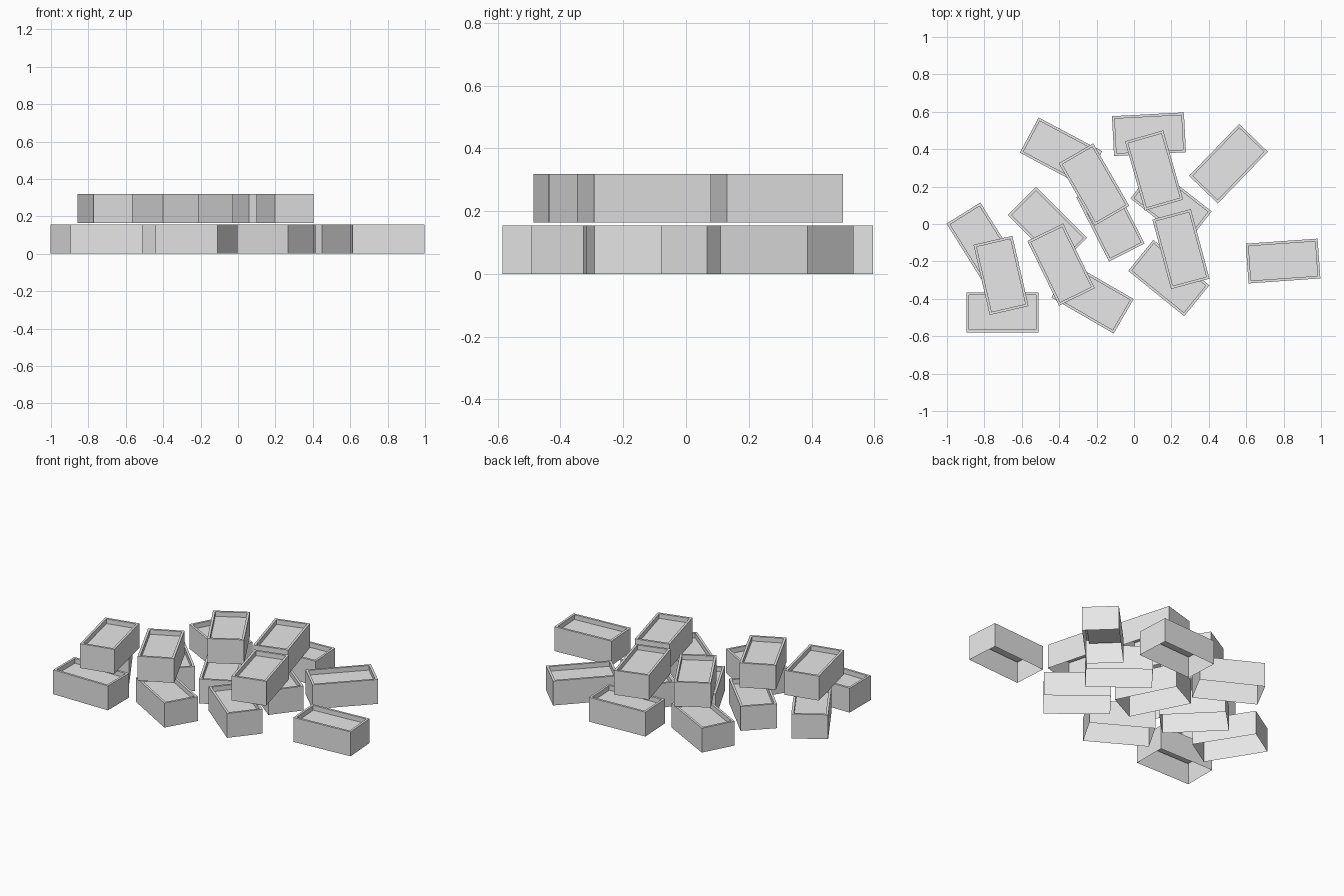
import bpy
import bmesh
from math import radians

cube = bpy.data.objects.get("Cube")
if cube:
    bpy.data.objects.remove(cube, do_unlink=True)

LENGTH, WIDTH, HEIGHT = 0.385, 0.213, 0.155
RIM, RECESS = 0.02, 0.03
UPPER_Z = 0.164

# One plain grey for every brick
grey = bpy.data.materials.new("light_grey")
grey.use_nodes = True
colour = (0.8, 0.8, 0.8, 1)
grey.diffuse_color = colour
grey.node_tree.nodes["Principled BSDF"].inputs["Base Color"].default_value = colour


def brick_mesh():
    """Hollow brick, open underneath, with a recessed panel on top."""
    bm = bmesh.new()
    bmesh.ops.create_cube(bm, size=1)
    for v in bm.verts:
        v.co = (v.co.x * LENGTH, v.co.y * WIDTH, (v.co.z + 0.5) * HEIGHT)
    bm.normal_update()
    top = next(f for f in bm.faces if f.normal.z > 0.9)
    bottom = next(f for f in bm.faces if f.normal.z < -0.9)
    bmesh.ops.delete(bm, geom=[bottom], context="FACES_ONLY")

    # Rim, then the sunken panel with upright sides
    bmesh.ops.inset_region(bm, faces=[top], thickness=RIM)
    panel = bmesh.ops.extrude_discrete_faces(bm, faces=[top])["faces"][0]
    bmesh.ops.translate(bm, verts=panel.verts, vec=(0, 0, -RECESS))

    mesh = bpy.data.meshes.new("brick")
    bm.to_mesh(mesh)
    bm.free()
    mesh.materials.append(grey)
    return mesh


# Scattered positions: x, y, turn in degrees
lower = [
    (-0.39, 0.385, -28), (0.08, 0.48, 3), (0.505, 0.322, 46),
    (-0.463, -0.013, -45), (-0.81, -0.105, -58), (-0.703, -0.473, 0),
    (-0.222, -0.397, -30), (-0.126, 0.019, -63), (0.198, 0.102, -38),
    (0.186, -0.289, -39), (0.797, -0.198, 4),
]
upper = [
    (0.107, 0.286, -74), (-0.214, 0.211, -60), (0.251, -0.134, -75),
    (-0.39, -0.217, -64), (-0.711, -0.275, -77),
]

mesh = brick_mesh()
for layer, spots, z in (("lower", lower, 0), ("upper", upper, UPPER_Z)):
    for i, (x, y, turn) in enumerate(spots, 1):
        brick = bpy.data.objects.new(f"{layer}_brick_{i}", mesh)
        brick.location = (x, y, z)
        brick.rotation_euler.z = radians(turn)
        bpy.context.collection.objects.link(brick)
